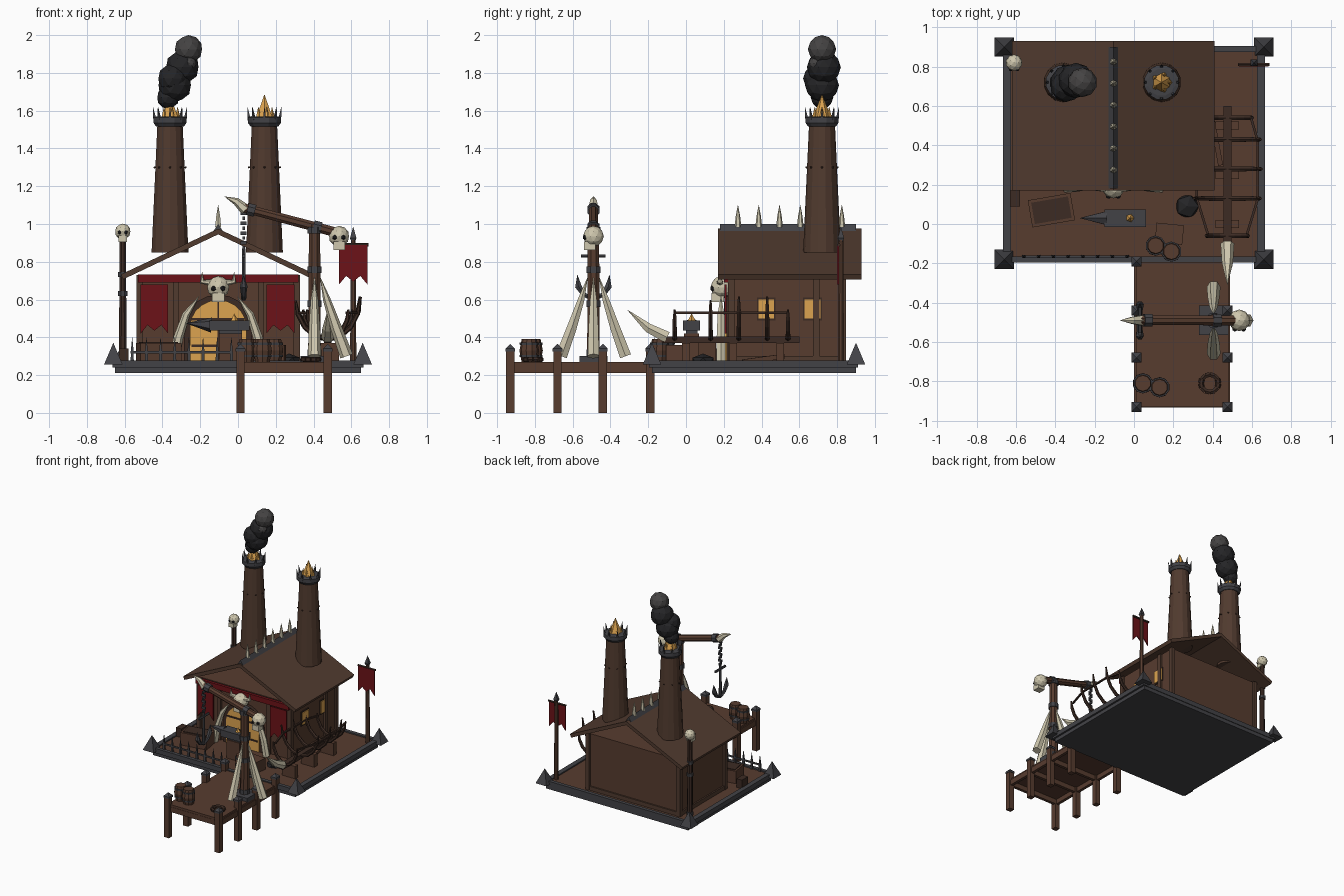
import bpy, bmesh, math
from mathutils import Vector, Matrix

if "Cube" in bpy.data.objects:
    bpy.data.objects.remove(bpy.data.objects["Cube"], do_unlink=True)


def material(name, rgb):
    m = bpy.data.materials.new(name)
    m.use_nodes = True
    m.diffuse_color = (*rgb, 1)
    m.node_tree.nodes["Principled BSDF"].inputs["Base Color"].default_value = (*rgb, 1)
    return m


WOOD = material("brown wood", (0.095, 0.045, 0.028))
ROOF = material("roof wood", (0.082, 0.043, 0.028))
DARK = material("dark wood", (0.045, 0.024, 0.017))
METAL = material("grey iron", (0.055, 0.055, 0.062))
BLACK = material("black soot", (0.018, 0.018, 0.02))
GREY = material("grey smoke", (0.06, 0.057, 0.057))
RED = material("red cloth", (0.15, 0.006, 0.009))
GOLD = material("glowing gold", (0.72, 0.37, 0.08))
BONE = material("pale bone", (0.62, 0.57, 0.42))


def finish(name, bm, mat):
    bmesh.ops.recalc_face_normals(bm, faces=bm.faces)
    me = bpy.data.meshes.new(name)
    bm.to_mesh(me)
    bm.free()
    me.materials.append(mat)
    ob = bpy.data.objects.new(name, me)
    bpy.context.collection.objects.link(ob)
    return ob


def box(name, lo, hi, mat, turn=0):
    bm = bmesh.new()
    lo, hi = Vector(lo), Vector(hi)
    m = Matrix.Translation((lo + hi) / 2) @ Matrix.Rotation(turn, 4, 'Z') @ Matrix.Diagonal((*(hi - lo), 1))
    bmesh.ops.create_cube(bm, size=1, matrix=m)
    return finish(name, bm, mat)


def tube(name, pts, radii, mat, n=8):
    """Skin rings of n sides along a path; a zero radius makes a point."""
    bm = bmesh.new()
    pts = [Vector(p) for p in pts]
    span = pts[-1] - pts[0]
    up = 'X' if abs(span.y) > abs(span.x) else 'Y'
    rings = []
    for i, p in enumerate(pts):
        t = pts[min(i + 1, len(pts) - 1)] - pts[max(i - 1, 0)]
        q = t.to_track_quat('Z', up)
        r = max(radii[i], 0.0008)
        angles = [math.tau * (k + 0.5) / n for k in range(n)]
        rings.append([bm.verts.new(p + q @ Vector((r * math.cos(a), r * math.sin(a), 0))) for a in angles])
    for a, b in zip(rings, rings[1:]):
        for k in range(n):
            bm.faces.new((a[k], a[(k + 1) % n], b[(k + 1) % n], b[k]))
    bm.faces.new(rings[0])
    bm.faces.new(rings[-1])
    return finish(name, bm, mat)


def column(name, x, y, levels, mat, n=8):
    return tube(name, [(x, y, z) for z, r in levels], [r for z, r in levels], mat, n)


def prism(name, outline, y0, y1, mat):
    """Extrude an outline in x and z from y0 to y1."""
    bm = bmesh.new()
    f = bm.faces.new([bm.verts.new((x, y0, z)) for x, z in outline])
    new = bmesh.ops.extrude_face_region(bm, geom=[f])["geom"]
    bmesh.ops.translate(bm, vec=(0, y1 - y0, 0), verts=[v for v in new if isinstance(v, bmesh.types.BMVert)])
    return finish(name, bm, mat)


def ball(name, c, r, mat, sub=2, squash=1):
    bm = bmesh.new()
    bmesh.ops.create_icosphere(bm, subdivisions=sub, radius=r,
                               matrix=Matrix.Translation(c) @ Matrix.Diagonal((1, 1, squash, 1)))
    return finish(name, bm, mat)


def skull(name, x, y, z, r):
    ball(name, (x, y, z), r, BONE)
    box(name + "_jaw", (x - r * .55, y - r * .9, z - r * 1.3), (x + r * .55, y + r * .2, z - r * .5), BONE)
    for s in (-1, 1):
        ball(name + "_eye", (x + s * r * .4, y - r * .78, z - r * .1), r * .27, BLACK, 1)


def banner(name, x0, x1, z0, z1, y):
    mid, notch = (x0 + x1) / 2, z0 + 0.045
    q = (x1 - x0) / 4
    prism(name, [(x0, z1), (x0, z0), (mid - q, notch), (mid, z0 + .015), (mid + q, notch), (x1, z0), (x1, z1)],
          y, y + 0.009, RED)


def barrel(name, x, y):
    column(name, x, y, [(.27, .04), (.33, .052), (.39, .04)], WOOD, 10)
    for z in (.295, .36):
        column(name + "_hoop", x, y, [(z, .05), (z + .012, .051)], METAL, 10)


# Platform with iron rim and corner spikes
box("platform", (-.65, -.18, .21), (.65, .9, .255), METAL)
box("deck", (-.63, -.165, .25), (.63, .88, .268), WOOD)
for s in (-1, 1):
    box("rim_side", (s * .645 - .02, -.19, .24), (s * .645 + .02, .91, .278), METAL)
    for y in (-.18, .9):
        column("corner_spike", s * .66, y, [(.255, .07), (.37, 0)], METAL, 4)
for y in (-.18, .89):
    box("rim_end", (-.66, y - .015, .24), (.66, y + .015, .278), METAL)

# Dock on posts
box("dock_deck", (.01, -.93, .25), (.48, -.19, .27), WOOD)
for x in (.013, .475):
    box("dock_beam", (x - .012, -.93, .21), (x + .012, -.19, .255), WOOD)
    for y in (-.93, -.68, -.44, -.19):
        column("dock_post", x, y, [(0, .031), (.33, .031)], WOOD, 4)
        column("post_cap", x, y, [(.325, .036), (.34, .036), (.365, 0)], METAL, 4)
for y in (-.92, -.68, -.44):
    box("dock_cross_beam", (.013, y - .012, .21), (.475, y + .012, .252), WOOD)

# House walls and timbers
box("house_walls", (-.52, .24, .265), (.31, .83, .73), WOOD)
for x in (-.52, .31):
    for y in (.24, .69, .83):
        box("wall_post", (x - .017, y - .017, .265), (x + .017, y + .017, .73), ROOF)
    box("wall_sill", (x - .012, .24, .265), (x + .012, .83, .3), ROOF)
for x in (-.33, .12):
    box("front_post", (x - .015, .223, .265), (x + .015, .25, .7), ROOF)
box("back_sill", (-.52, .82, .265), (.31, .842, .3), ROOF)

# Roof with ridge spikes
RIDGE = -.105
for s in (-1, 1):
    eave = RIDGE + s * .515
    prism("roof_slope", [(RIDGE, .975), (eave, .733), (eave - s * .012, .707), (RIDGE, .945)], .17, .93, ROOF)
prism("ridge_cap", [(RIDGE - .03, .955), (RIDGE, 1), (RIDGE + .03, .955)], .18, .9, METAL)
for k in range(6):
    y = .275 + k * .11
    column("ridge_spike", RIDGE, y, [(.985, .018), (1.04, .012), (1.1, 0)], BONE, 6)

# Chimneys with crowns and flames
for x in (-.36, .14):
    column("chimney", x, .72, [(.85, .1), (1.54, .068)], ROOF, 14)
    column("chimney_collar", x, .72, [(1.515, .075), (1.535, .09), (1.565, .09), (1.57, .07)], METAL, 12)
    for k in range(8):
        a = math.tau * k / 8
        c, s = math.cos(a), math.sin(a)
        tube("crown_spike", [(x + .08 * c, .72 + .08 * s, 1.55), (x + .09 * c, .72 + .09 * s, 1.62)],
             [.012, 0], METAL, 4)
        ball("rivet", (x + .082 * c, .72 + .082 * s, 1.3), .006, DARK, 1)
    column("flame", x, .72, [(1.54, .055), (1.575, .045), (1.685, 0)], GOLD, 6)
    for k in range(5):
        a = math.tau * k / 5
        column("small_flame", x + .04 * math.cos(a), .72 + .04 * math.sin(a), [(1.56, .016), (1.62, 0)], GOLD, 5)

# Smoke
for x, y, z, r in ((-.37, .72, 1.67, .06), (-.335, .72, 1.735, .09), (-.345, .7, 1.77, .08), (-.295, .73, 1.83, .09)):
    ball("dark_smoke", (x, y, z), r, BLACK)
ball("grey_smoke", (-.262, .72, 1.925), .075, GREY)
ball("grey_smoke_puff", (-.26, .69, 1.85), .04, GREY)


# Arched double door
def arch(w, spring):
    top = [(RIDGE + w * math.cos(math.pi * k / 10), spring + w * .95 * math.sin(math.pi * k / 10)) for k in range(11)]
    return [(RIDGE + w, .27)] + top + [(RIDGE - w, .27)]


prism("door_frame", arch(.18, .455), .215, .25, DARK)
prism("door", arch(.15, .455), .207, .22, GOLD)
box("door_gap", (RIDGE - .004, .201, .27), (RIDGE + .004, .21, .59), DARK)
for z in (.35, .49):
    box("door_strap", (RIDGE - .14, .201, z), (RIDGE + .14, .208, z + .012), DARK)

# Front hangings, bone guards and horned skull
box("front_valance", (-.53, .2, .69), (.32, .224, .733), RED)
banner("left_hanging", -.515, -.37, .42, .68, .205)
banner("right_hanging", .15, .3, .42, .68, .205)
skull("door_skull", RIDGE, .19, .665, .06)
for s in (-1, 1):
    tube("door_tusk", [(RIDGE + s * d, .185, z) for d, z in ((.235, .27), (.21, .4), (.17, .52), (.1, .62))],
         [.028, .026, .02, 0], BONE, 6)
    tube("skull_horn", [(RIDGE + s * d, .18, z) for d, z in ((.04, .69), (.085, .695), (.085, .745))],
         [.018, .014, 0], BONE, 6)

# Side windows
for y in (.425, .67):
    box("window_frame", (.31, y - .05, .49), (.316, y + .05, .61), DARK)
    box("window", (.315, y - .042, .5), (.322, y + .042, .6), GOLD)

# Skull pole and flag pole
column("skull_pole", -.61, .82, [(.265, .022), (.92, .018)], DARK)
for z in (.3, .62, .72):
    column("pole_band", -.61, .82, [(z, .027), (z + .025, .027)], METAL)
skull("pole_skull", -.61, .82, .96, .042)
column("flag_pole", .61, .82, [(.265, .018), (.92, .014)], WOOD)
column("spear_tip", .61, .82, [(.9, .01), (.925, .024), (.985, 0)], METAL, 4)
tube("flag_bar", [(.53, .81, .89), (.69, .81, .89)], [.009, .009], DARK, 6)
banner("flag", .535, .685, .68, .89, .8)

# Crane
CY = -.49
box("crane_foot", (.33, CY - .075, .265), (.48, CY + .075, .3), METAL)
column("crane_mast", .405, CY, [(.27, .045), (.34, .036), (1.0, .032)], WOOD)
for z in (.3, .56, .74, .95):
    column("mast_band", .405, CY, [(z, .041), (z + .035, .041)], METAL)
tube("crane_arm", [(.54, CY, .95), (.03, CY, 1.085)], [.028, .025], WOOD)
for x in (.42, .07):
    z = .95 + (.54 - x) * .265
    tube("arm_band", [(x + .02, CY, z - .005), (x - .02, CY, z + .005)], [.035, .035], METAL)
tube("arm_horn", [(.04, CY, 1.075), (-.01, CY, 1.12), (-.07, CY, 1.145)], [.03, .02, 0], BONE, 6)
skull("crane_skull", .535, CY, .935, .055)
for dx, dy in ((1, 0), (0, 1), (0, -1)):
    path = [(.405 + dx * d, CY + dy * d, z) for d, z in ((.17, .3), (.115, .45), (.065, .6), (.03, .72))]
    tube("brace_tusk", path, [.035, .03, .02, 0], BONE, 6)

# Chain and anchor
for k in range(8):
    z = .865 + k * .026
    w = (.016, .006) if k % 2 else (.006, .016)
    box("chain_link", (.03 - w[0], CY - w[1], z), (.03 + w[0], CY + w[1], z + .018), METAL)
column("anchor_shank", .03, CY, [(.6, .012), (.87, .01)], METAL, 6)
tube("anchor_stock", [(.03, CY - .065, .83), (.03, CY + .065, .83)], [.01, .01], METAL, 6)
for s in (-1, 1):
    tube("anchor_arm", [(.03, CY + s * d, z) for d, z in ((0, .605), (.05, .625), (.08, .67), (.085, .73))],
         [.014, .014, .02, 0], METAL, 6)

# Ship frame under construction
KX = .475
box("keel", (KX - .02, -.12, .37), (KX + .02, .6, .405), DARK)
for y in (0, .25, .5):
    box("keel_block", (KX - .06, y - .02, .265), (KX + .06, y + .02, .37), WOOD)
for y, w, h in ((-.06, .11, .16), (.13, .17, .21), (.28, .175, .23), (.43, .17, .23), (.54, .13, .16)):
    for s in (-1, 1):
        arc = [(KX + s * w * math.sin(a), y, .39 + h * (1 - math.cos(a))) for a in (0, .4, .8, 1.2, 1.55)]
        tube("rib", arc, [.014, .014, .013, .012, .006], DARK, 6)
for s in (-1, 1):
    path = [(KX + s * w, y, .53) for y, w in ((-.05, .1), (.13, .155), (.42, .155), (.54, .12))]
    tube("stringer", path, [.009] * 4, DARK, 4)
tube("prow_horn", [(KX, -.1, .4), (KX, -.2, .45), (KX, -.31, .545)], [.035, .028, 0], BONE, 6)

# Anvil on a block with hot metal
box("anvil_block", (-.1, -.01, .265), (.02, .07, .42), WOOD)
box("anvil", (-.15, -.015, .435), (.06, .075, .49), METAL)
box("anvil_waist", (-.1, .0, .41), (.02, .06, .44), METAL)
tube("anvil_horn", [(-.14, .03, .465), (-.275, .03, .475)], [.04, 0], METAL, 6)
column("hot_metal", -.02, .03, [(.488, .022), (.525, 0)], GOLD, 5)

# Crates, barrels, rope and coal
box("tool_crate", (-.53, 0, .265), (-.31, .14, .37), WOOD, .17)
box("crate_lid", (-.515, .015, .368), (-.325, .125, .376), DARK, .17)
box("small_crate", (.11, -.1, .265), (.25, 0, .36), WOOD, -.1)
box("side_stack", (-.63, .09, .265), (-.58, .17, .34), DARK)
for x, y in ((.11, -.11), (.19, -.14), (.045, -.81), (.13, -.83)):
    barrel("barrel", x, y)
rope = [(.385 + .045 * math.cos(math.tau * k / 12), -.81 + .045 * math.sin(math.tau * k / 12), .283) for k in range(13)]
for a, b in zip(rope, rope[1:]):
    tube("rope_coil", [a, b], [.014, .014], DARK, 6)
ball("coal_heap", (.27, .09, .275), .065, BLACK, 1, .6)
tube("leaning_plank", [(.44, .3, .27), (.4, .52, .3)], [.018, .018], WOOD, 4)

# Spiked fence on the front edge
for k in range(8):
    column("fence_spike", -.56 + k * .075, -.165, [(.265, .012), (.33, .01), (.4, 0)], METAL, 4)
box("fence_rail", (-.57, -.17, .315), (-.03, -.16, .327), METAL)
